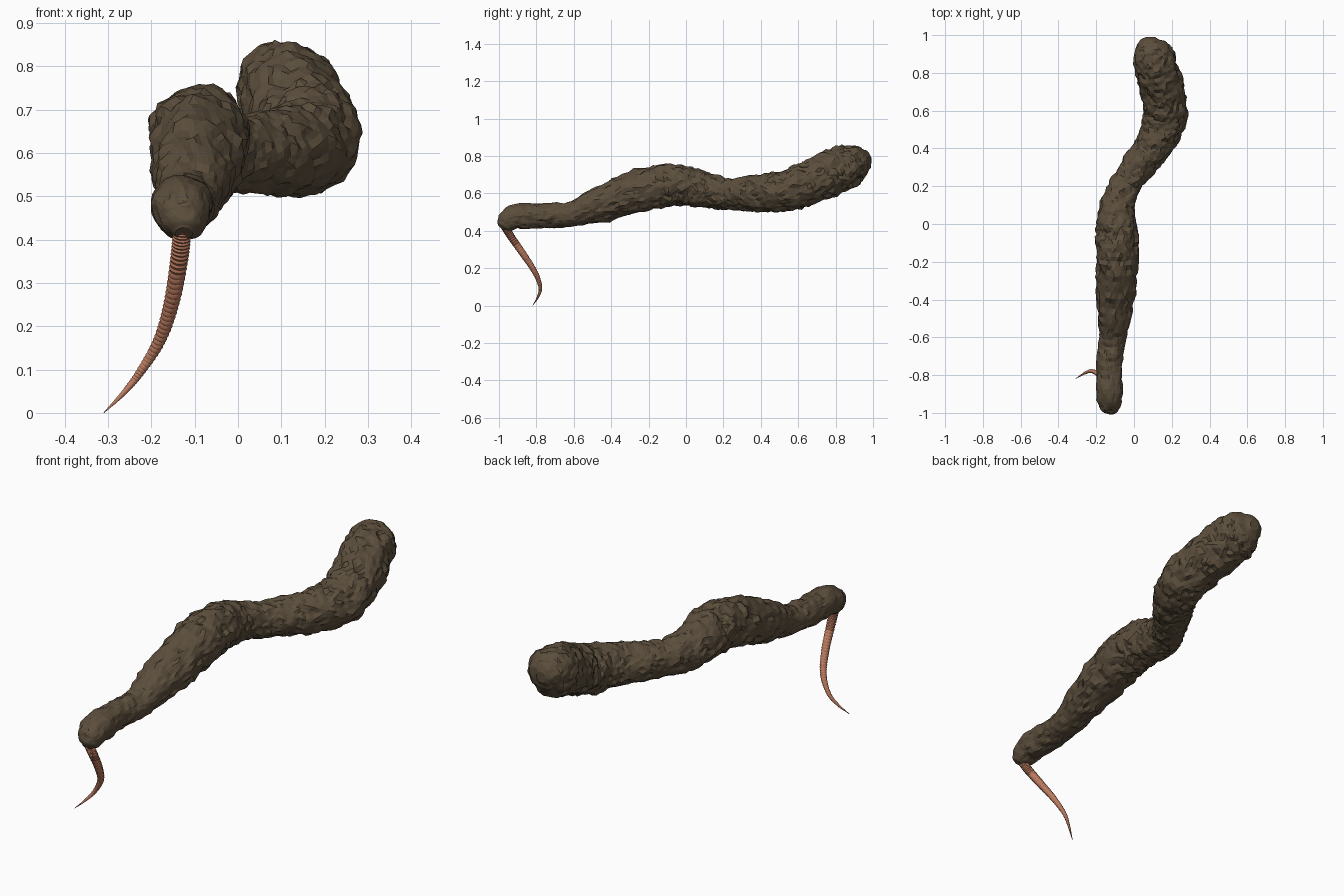
import bpy, bmesh, math
from mathutils import Vector, noise

cube = bpy.data.objects.get("Cube")
if cube:
    bpy.data.objects.remove(cube, do_unlink=True)


def material(name, color):
    m = bpy.data.materials.new(name)
    m.use_nodes = True
    m.diffuse_color = color
    m.node_tree.nodes["Principled BSDF"].inputs["Base Color"].default_value = color
    return m


def spline(points, steps):
    """Smooth path through (x, y, z, radius) points."""
    pts = [Vector(p) for p in points]
    pts = [pts[0] * 2 - pts[1]] + pts + [pts[-1] * 2 - pts[-2]]
    out = []
    for a, b, c, d in zip(pts, pts[1:], pts[2:], pts[3:]):
        for i in range(steps):
            t = i / steps
            out.append((b * 2 + (c - a) * t + (a * 2 - b * 5 + c * 4 - d) * t**2
                        + (b * 3 - a - c * 3 + d) * t**3) / 2)
    return out + [pts[-2]]


def sweep(name, path, sides, mat, displace):
    """Closed tube along the path; displace(point, ring) gives a radius factor."""
    bm = bmesh.new()
    rings = []
    for i, p in enumerate(path):
        centre = p.to_3d()
        ahead = path[min(i + 1, len(path) - 1)].to_3d()
        behind = path[max(i - 1, 0)].to_3d()
        tangent = (ahead - behind).normalized()
        side = tangent.cross(Vector((1, 0, 0))).normalized()
        other = tangent.cross(side)
        ring = []
        for k in range(sides):
            a = math.tau * (k + 0.5 * (i % 2)) / sides
            arm = (side * math.cos(a) + other * math.sin(a)) * max(p[3], 0.0005)
            ring.append(bm.verts.new(centre + arm * displace(centre + arm, i)))
        rings.append(ring)
    for r, s in zip(rings, rings[1:]):
        for k in range(sides):
            n = (k + 1) % sides
            bm.faces.new((r[k], r[n], s[n], s[k]))
    bm.faces.new(rings[0])
    bm.faces.new(rings[-1])
    bmesh.ops.recalc_face_normals(bm, faces=bm.faces)
    bmesh.ops.triangulate(bm, faces=bm.faces)
    mesh = bpy.data.meshes.new(name)
    bm.to_mesh(mesh)
    bm.free()
    mesh.materials.append(mat)
    obj = bpy.data.objects.new(name, mesh)
    bpy.context.collection.objects.link(obj)
    return obj


# Lumpy bark body, front tip to back end
body_points = [
    (-.125, -.99, .415, .02), (-.125, -.97, .435, .05), (-.127, -.91, .475, .066),
    (-.13, -.75, .48, .066), (-.115, -.6, .49, .07), (-.1, -.42, .555, .098),
    (-.09, -.22, .62, .112), (-.09, -.08, .643, .11), (-.095, .03, .632, .1),
    (-.08, .13, .61, .088), (-.03, .23, .6, .082), (.04, .33, .6, .088),
    (.11, .43, .605, .1), (.16, .55, .62, .112), (.16, .67, .66, .115),
    (.125, .8, .72, .115), (.1, .9, .757, .105), (.09, .96, .765, .07),
    (.09, .99, .765, .025)]


def bark(p, i):
    lumps = noise.noise(p * 13) * 0.12
    crags = noise.noise(p * 34 + Vector((5, 1, 7))) * 0.13
    grit = noise.noise(p * 75) * 0.05
    return 1.0 + lumps + crags + grit


sweep("bark_body", spline(body_points, 7), 34,
      material("dark brown bark", (0.105, 0.076, 0.045, 1)), bark)

# Thin ringed tail hanging from the front tip
tail_points = [
    (-.128, -.975, .43, .021), (-.135, -.93, .36, .0205), (-.152, -.86, .26, .018),
    (-.18, -.803, .17, .0145), (-.225, -.779, .095, .01), (-.265, -.792, .045, .006),
    (-.31, -.82, 0, .0008)]


def ridges(p, i):
    return 1.05 if i % 2 else 0.93


tail = sweep("ringed_tail", spline(tail_points, 18), 14,
             material("copper pink", (0.5, 0.2, 0.115, 1)), ridges)
bpy.ops.object.select_all(action="DESELECT")
tail.select_set(True)
bpy.context.view_layer.objects.active = tail
bpy.ops.object.shade_smooth_by_angle(angle=math.radians(30))
